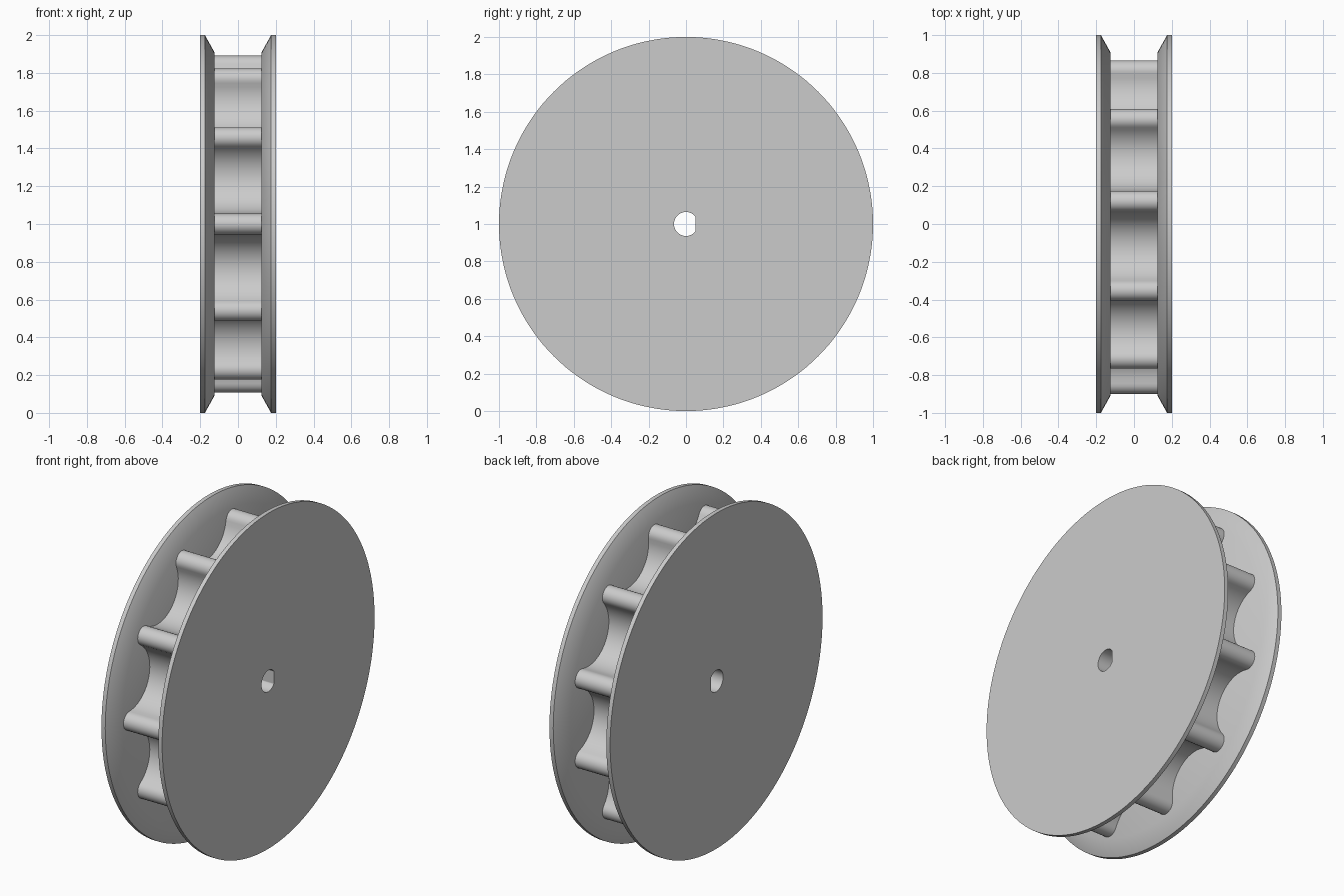
import bpy, bmesh
from math import pi, sin, cos, tan, radians

if "Cube" in bpy.data.objects:
    bpy.data.objects.remove(bpy.data.objects["Cube"])

TEETH = 11
PITCH = 2 * pi / TEETH
HUB_Z = 1.0
SEGMENTS = 144

grey = bpy.data.materials.new("light_grey")
grey.use_nodes = True
colour = (0.6, 0.6, 0.6, 1)
grey.diffuse_color = colour
grey.node_tree.nodes["Principled BSDF"].inputs["Base Color"].default_value = colour


def finish(name, bm):
    """Turn a bmesh into a smooth-shaded object with crisp edges."""
    bmesh.ops.recalc_face_normals(bm, faces=bm.faces)
    mesh = bpy.data.meshes.new(name)
    bm.to_mesh(mesh)
    bm.free()
    mesh.materials.append(grey)
    obj = bpy.data.objects.new(name, mesh)
    bpy.context.collection.objects.link(obj)
    bpy.ops.object.select_all(action="DESELECT")
    obj.select_set(True)
    bpy.context.view_layer.objects.active = obj
    bpy.ops.object.shade_smooth_by_angle(angle=radians(40))


def circle(radius):
    steps = [2 * pi * i / SEGMENTS for i in range(SEGMENTS)]
    return [(radius * cos(a), radius * sin(a)) for a in steps]


def bore():
    """D-shaped shaft hole, flat towards the back."""
    return [(min(y, 0.052), z) for y, z in circle(0.064)]


def toothed_outline():
    """Round-tipped teeth joined tangentially by circular scallops."""
    tip, seat = 0.055, 0.845
    hollow = seat * tan(PITCH / 2) - tip
    centre = seat / cos(PITCH / 2)
    points = []
    for k in range(TEETH):
        t = pi + k * PITCH
        for i in range(13):
            a = t - pi / 2 + pi * i / 12
            points.append((seat * cos(t) + tip * cos(a), seat * sin(t) + tip * sin(a)))
        mid = t + PITCH / 2
        for i in range(1, 20):
            a = t - pi / 2 - (pi - PITCH) * i / 20
            points.append((centre * cos(mid) + hollow * cos(a),
                           centre * sin(mid) + hollow * sin(a)))
    return points


def add_loop(bm, x, points):
    return [bm.verts.new((x, y, HUB_Z + z)) for y, z in points]


def flange(name, side):
    """Disc with a bevelled inner rim, lofted through closed rings."""
    bm = bmesh.new()
    sections = [(0.2, bore()), (0.2, circle(1)), (0.175, circle(1)),
                (0.125, circle(0.91)), (0.125, bore())]
    rings = [add_loop(bm, side * x, pts) for x, pts in sections]
    for a, b in zip(rings, rings[1:] + rings[:1]):
        for i in range(SEGMENTS):
            j = (i + 1) % SEGMENTS
            bm.faces.new((a[i], a[j], b[j], b[i]))
    finish(name, bm)


def sprocket():
    """Toothed core, its ends sunk slightly into both flanges."""
    bm = bmesh.new()
    for pts in (toothed_outline(), bore()):
        loop = add_loop(bm, -0.13, pts)
        for a, b in zip(loop, loop[1:] + loop[:1]):
            bm.edges.new((a, b))
    bmesh.ops.triangle_fill(bm, edges=bm.edges[:], use_beauty=True)
    result = bmesh.ops.extrude_face_region(bm, geom=bm.faces[:], use_keep_orig=True)
    moved = [g for g in result["geom"] if isinstance(g, bmesh.types.BMVert)]
    bmesh.ops.translate(bm, verts=moved, vec=(0.26, 0, 0))
    finish("toothed_core", bm)


flange("left_flange", 1)
flange("right_flange", -1)
sprocket()
